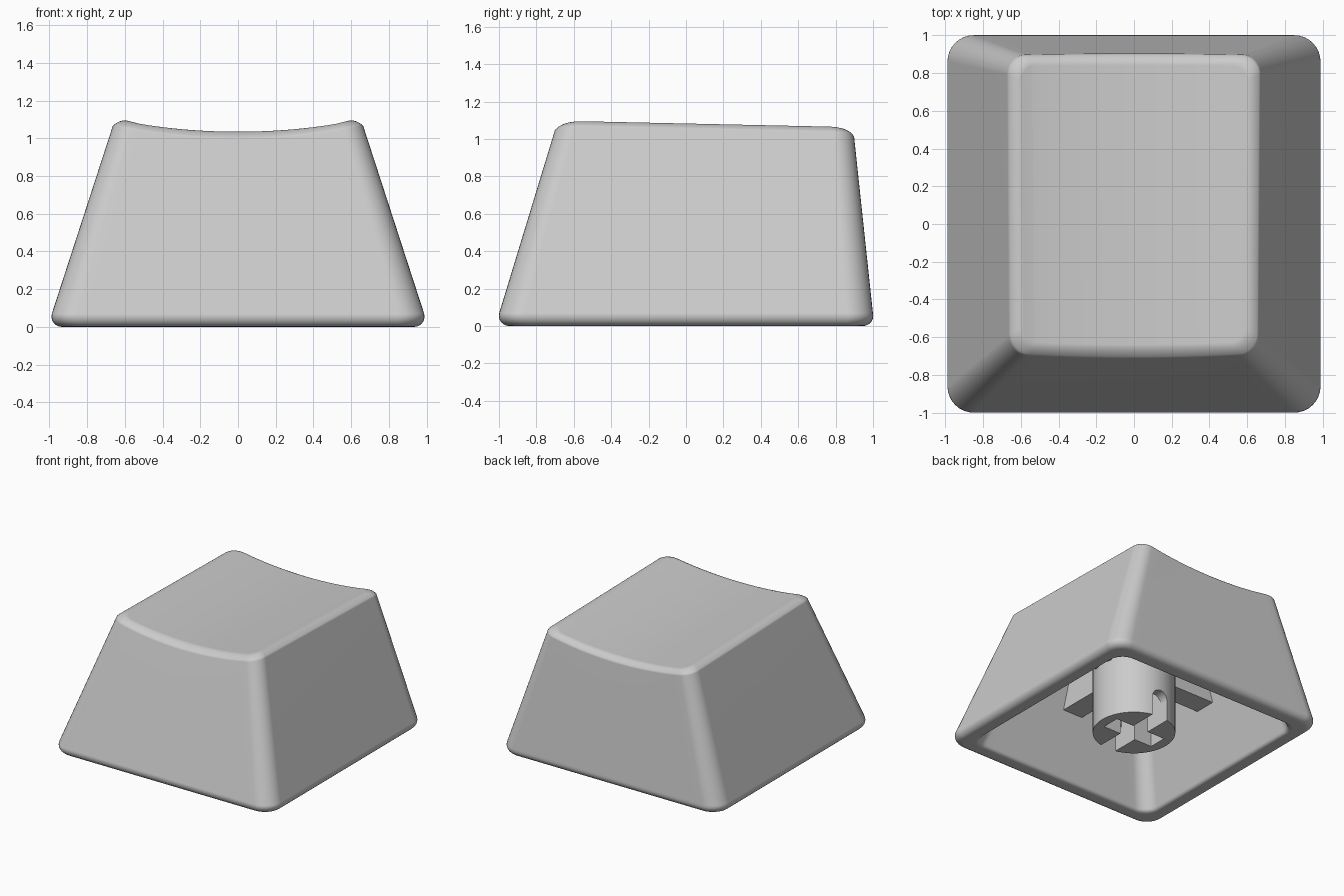
import bpy, bmesh, math
from mathutils import Matrix

cube = bpy.data.objects.get("Cube")
if cube:
    bpy.data.objects.remove(cube, do_unlink=True)

grey = bpy.data.materials.new("light_grey_plastic")
grey.use_nodes = True
COLOR = (0.6, 0.6, 0.6, 1)
grey.diffuse_color = COLOR
grey.node_tree.nodes["Principled BSDF"].inputs["Base Color"].default_value = COLOR

ARC, ACROSS = 8, 24          # segments per corner and across the dish
WALL, CEILING, FILLET, LIP = 0.15, 0.88, 0.055, 0.03
TILT = 0.28                  # lean of the side walls in radians


def extents(z):
    """Half width, front and back of the tapered body at a height."""
    return 1.005 - 0.32 * z, -1.015 + 0.3 * z, 1.005 - 0.105 * z


def dish(x, y):
    return 1.035 + 0.16 * x * x - 0.022 * (y + 0.65)


def outline(z, inset, radius):
    """Front half left to right, then back half left to right."""
    w, front, back = extents(z)
    w, front, back = w - inset, front + inset, back - inset
    half = []
    for i in range(ARC + 1):
        a = math.pi / 2 * i / ARC
        half.append((-w + radius * (1 - math.cos(a)), radius * (1 - math.sin(a))))
    span = w - radius
    half += [(-span + 2 * span * i / ACROSS, 0) for i in range(1, ACROSS)]
    half += [(-x, d) for x, d in reversed(half[:ARC + 1])]
    return [(x, front + d) for x, d in half], [(x, back - d) for x, d in half]


def corner(z):
    return 0.14 - 0.035 * z


def flat_ring(z, inset, radius, size_z=None):
    f, b = outline(z if size_z is None else size_z, inset, radius)
    return [(x, y, z) for x, y in f], [(x, y, z) for x, y in b]


def top_ring(inset, drop):
    """Ring that follows the dish while staying on the side planes."""
    f, b = outline(1.05, inset, corner(1))
    n, pts = len(f), []
    for i, (x, y) in enumerate(f + b):
        z = dish(x, y) - drop
        side = outline(z - (FILLET * math.sin(TILT) - FILLET + drop),
                       inset, corner(1) - inset * 0.6)[i // n]
        x, y = side[i % n]
        pts.append((x, y, z))
    return pts[:n], pts[n:]


def finish(name, bm):
    bmesh.ops.recalc_face_normals(bm, faces=bm.faces)
    mesh = bpy.data.meshes.new(name)
    bm.to_mesh(mesh)
    bm.free()
    ob = bpy.data.objects.new(name, mesh)
    bpy.context.collection.objects.link(ob)
    mesh.materials.append(grey)
    return ob


def activate(ob):
    bpy.ops.object.select_all(action="DESELECT")
    ob.select_set(True)
    bpy.context.view_layer.objects.active = ob


def smooth(ob):
    activate(ob)
    bpy.ops.object.shade_smooth_by_angle(angle=math.radians(35))


# Hollow cap: one continuous loft from the ceiling, round the rim, to the dish
rings = [flat_ring(CEILING, WALL, 0.1)]
for i in range(5):           # inner lip
    a = math.pi / 2 * i / 4
    rings.append(flat_ring(LIP * (1 - math.sin(a)), WALL - LIP * (1 - math.cos(a)), 0.12, LIP))
for i in range(7):           # outer bottom edge
    a = -math.pi / 2 + (math.pi / 2 + TILT) * i / 6
    rings.append(flat_ring(FILLET * (1 + math.sin(a)), FILLET * (math.cos(TILT) - math.cos(a)),
                           corner(0) - FILLET * 0.6 * (1 - math.cos(a)), FILLET))
for i in range(7):           # rounded top edge
    a = TILT + (math.pi / 2 - TILT) * i / 6
    rings.append(top_ring(FILLET * (math.cos(TILT) - math.cos(a)), FILLET * (1 - math.sin(a))))

bm = bmesh.new()
loops = [[[bm.verts.new(p) for p in half] for half in ring] for ring in rings]
for low, high in zip(loops, loops[1:]):
    a, b = low[0] + low[1][::-1], high[0] + high[1][::-1]
    for i in range(len(a)):
        j = (i + 1) % len(a)
        bm.faces.new((a[i], a[j], b[j], b[i]))
for front, back in (loops[0], loops[-1]):
    for i in range(len(front) - 1):
        bm.faces.new((front[i], front[i + 1], back[i + 1], back[i]))
cap = finish("cap_shell", bm)
smooth(cap)
weighted = cap.modifiers.new("even_shading", "WEIGHTED_NORMAL")
weighted.keep_sharp = True


def box(name, x, y, z0, z1):
    bm = bmesh.new()
    size = Matrix.Diagonal((x, y, z1 - z0, 1))
    bmesh.ops.create_cube(bm, size=1, matrix=Matrix.Translation((0, 0, (z0 + z1) / 2)) @ size)
    return finish(name, bm)


def cylinder(name, radius, depth, matrix):
    bm = bmesh.new()
    bmesh.ops.create_cone(bm, cap_ends=True, segments=64, radius1=radius, radius2=radius,
                          depth=depth, matrix=matrix)
    return finish(name, bm)


# Stem with a cross socket; one slot runs out through the wall
STEM_END, SLOT = 0.02, 0.14
stem = cylinder("stem", 0.31, 0.9 - STEM_END, Matrix.Translation((0, 0, (0.9 + STEM_END) / 2)))
cutters = [
    box("slot_cutter", SLOT, 1, -0.1, 0.18),
    cylinder("slot_end_cutter", SLOT / 2, 1,
             Matrix.Translation((0, 0, 0.18)) @ Matrix.Rotation(math.pi / 2, 4, "X")),
    box("socket_cutter_across", 0.46, SLOT + 0.01, -0.1, 0.45),
    box("socket_cutter_along", SLOT, 0.46, -0.1, 0.45),
]
activate(stem)
for cutter in cutters:
    cutter.hide_render = True
    cut = stem.modifiers.new("cut", "BOOLEAN")
    cut.operation = "DIFFERENCE"
    cut.solver = "EXACT"
    cut.object = cutter
    bpy.ops.object.modifier_apply(modifier=cut.name)
    bpy.data.objects.remove(cutter, do_unlink=True)
smooth(stem)

# Crossed ribs under the ceiling, tapered to end inside the walls
for name, axis in (("rib_across", 0), ("rib_along", 1)):
    rib = box(name, 0.18, 0.18, 0.5, 0.9)
    for v in rib.data.vertices:
        w, front, back = extents(v.co.z)
        low, high = ((-w, w), (front, back))[axis]
        v.co[axis] = low + 0.08 if v.co[axis] < 0 else high - 0.08
